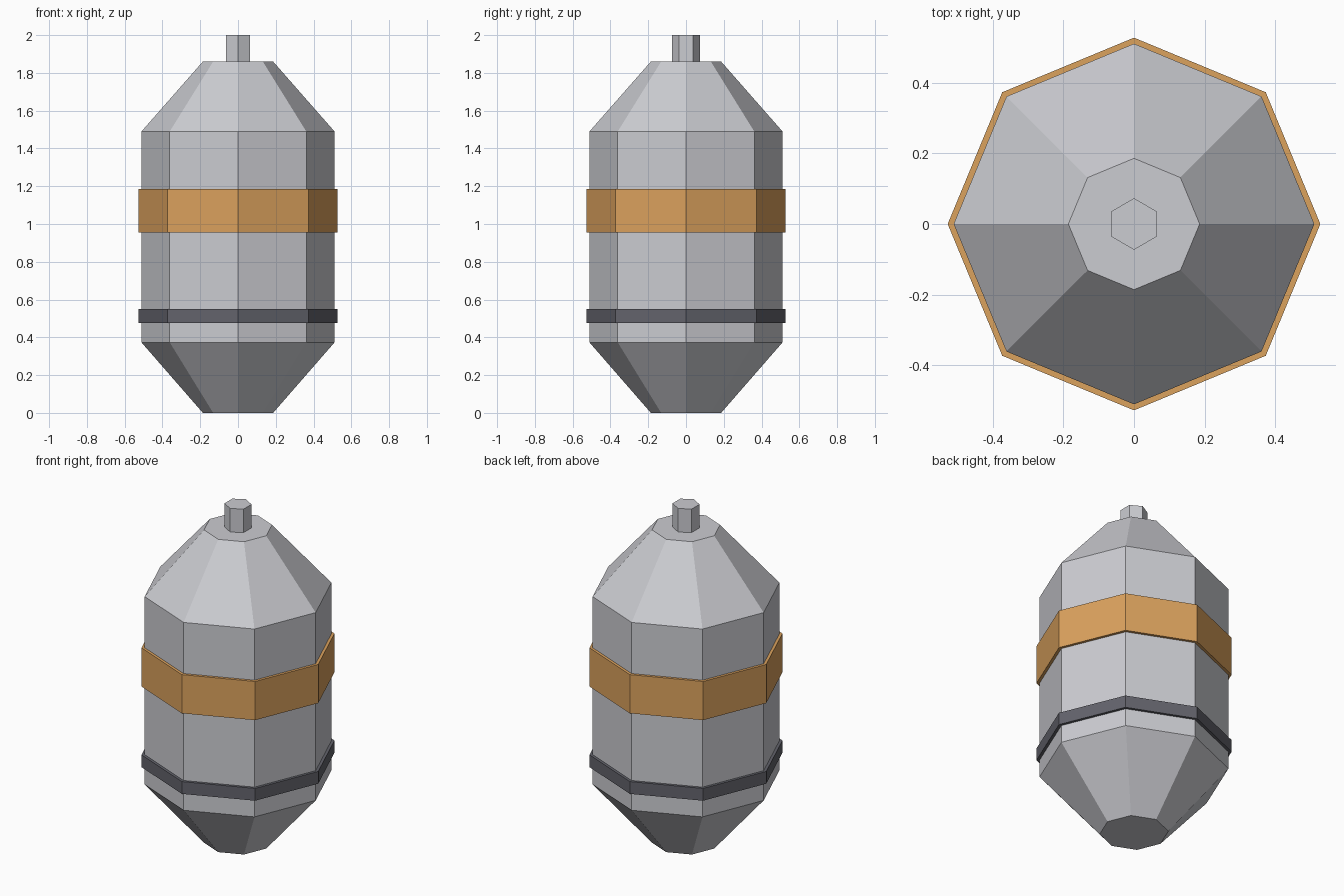
import bpy
import bmesh
import math

if "Cube" in bpy.data.objects:
    bpy.data.objects.remove(bpy.data.objects["Cube"])


def material(name, rgb):
    m = bpy.data.materials.new(name)
    m.diffuse_color = (*rgb, 1.0)
    m.use_nodes = True
    m.node_tree.nodes["Principled BSDF"].inputs["Base Color"].default_value = m.diffuse_color
    return m


STEEL = material("light_steel", (0.60, 0.605, 0.64))
COPPER = material("copper_orange", (0.71, 0.36, 0.11))
DARK = material("dark_slate", (0.125, 0.126, 0.15))


def lathe(name, profile, sides, mat, start=0.0, closed=False):
    """Spin (radius, height) points, listed bottom to top on the outside."""
    bm = bmesh.new()
    rings = []
    for r, z in profile:
        ring = []
        for i in range(sides):
            a = start + 2 * math.pi * i / sides
            ring.append(bm.verts.new((r * math.cos(a), r * math.sin(a), z)))
        rings.append(ring)
    pairs = list(zip(rings, rings[1:]))
    if closed:
        pairs.append((rings[-1], rings[0]))
    else:
        bm.faces.new(rings[0][::-1])
        bm.faces.new(rings[-1])
    for low, high in pairs:
        for i in range(sides):
            j = (i + 1) % sides
            bm.faces.new((low[i], low[j], high[j], high[i]))
    bmesh.ops.recalc_face_normals(bm, faces=bm.faces[:])
    mesh = bpy.data.meshes.new(name)
    bm.to_mesh(mesh)
    bm.free()
    mesh.materials.append(mat)
    obj = bpy.data.objects.new(name, mesh)
    bpy.context.collection.objects.link(obj)
    return obj


# Octagonal tank with tapered ends
lathe("tank_body", [(0.186, 0.0), (0.511, 0.373), (0.511, 1.49), (0.186, 1.86)], 8, STEEL)

# Hexagonal outlet on top, corners on the y axis
lathe("top_outlet", [(0.073, 1.85), (0.073, 2.0)], 6, STEEL, start=math.pi / 2)


# Bands wrapped around the tank
def band(name, z0, z1, mat):
    inner, outer = 0.505, 0.528
    lathe(name, [(inner, z0), (outer, z0), (outer, z1), (inner, z1)], 8, mat, closed=True)


band("wide_band", 0.956, 1.186, COPPER)
band("narrow_band", 0.477, 0.55, DARK)
